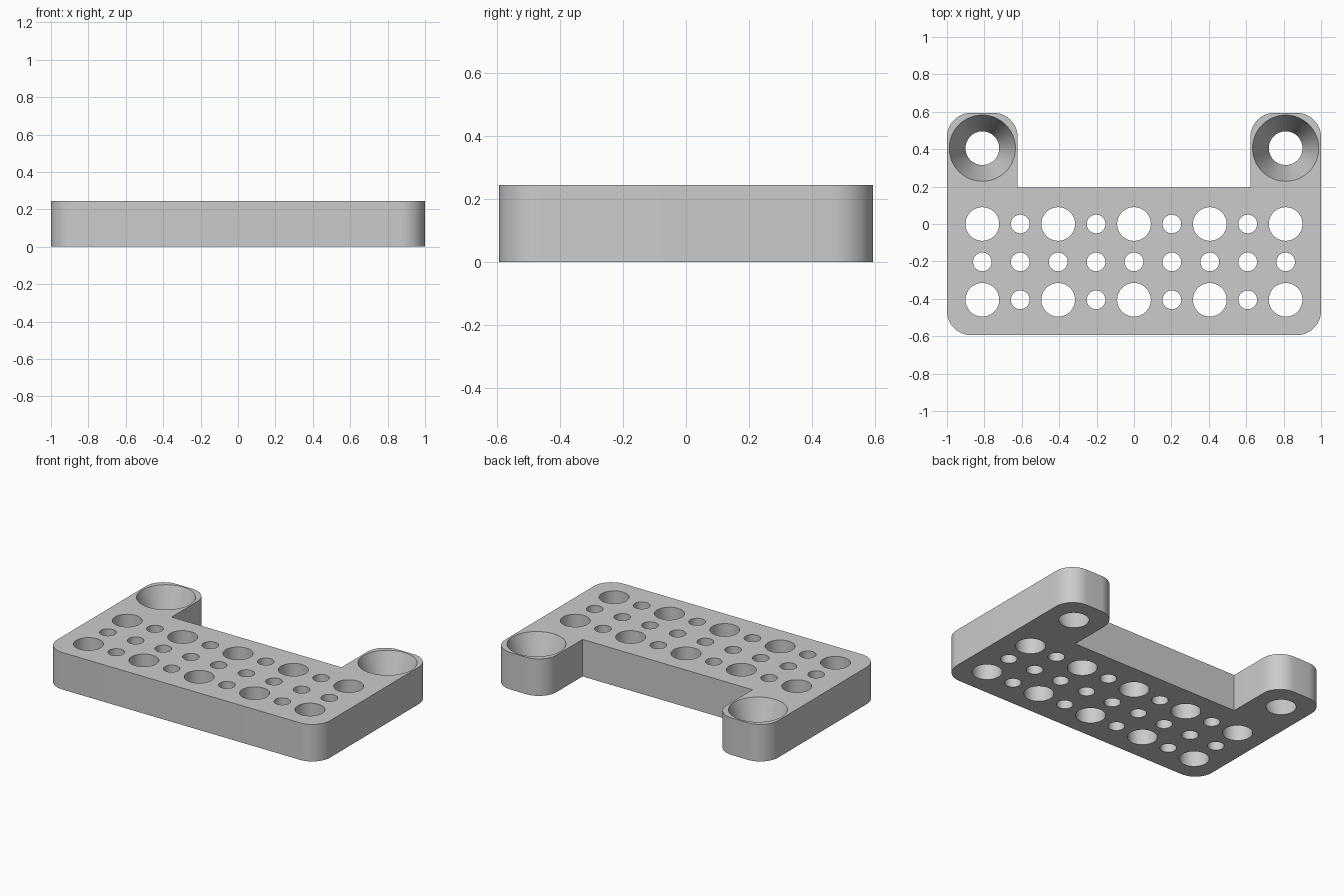
import bpy, bmesh, math
from mathutils import Matrix

if "Cube" in bpy.data.objects:
    bpy.data.objects.remove(bpy.data.objects["Cube"], do_unlink=True)

HEIGHT = 0.245
PITCH = 0.2027                      # hole spacing
MARGIN = 0.189                      # hole centre to outer edge
HALF_X, HALF_Y = 1.0, 2 * PITCH + MARGIN
EAR_X, NOTCH_Y = HALF_X - 2 * MARGIN, 0.194
CORNER = 0.13
BIG, SMALL, SINK = 0.09, 0.05, 0.177

grey = bpy.data.materials.new("plain grey")
grey.use_nodes = True
colour = (0.6, 0.6, 0.6, 1)
grey.diffuse_color = colour
grey.node_tree.nodes["Principled BSDF"].inputs["Base Color"].default_value = colour


def make_object(name, bm):
    mesh = bpy.data.meshes.new(name)
    bm.to_mesh(mesh)
    bm.free()
    obj = bpy.data.objects.new(name, mesh)
    bpy.context.collection.objects.link(obj)
    return obj


def arc(cx, cy, start, steps=12):
    """Quarter-circle corner, counter-clockwise from the start angle."""
    angles = [math.radians(start + 90 * i / steps) for i in range(steps + 1)]
    return [(cx + CORNER * math.cos(a), cy + CORNER * math.sin(a)) for a in angles]


# Plate outline: right half with rounded corners, then its mirror image
half = (arc(HALF_X - CORNER, CORNER - HALF_Y, -90)
        + arc(HALF_X - CORNER, HALF_Y - CORNER, 0)
        + arc(EAR_X + CORNER, HALF_Y - CORNER, 90)
        + [(EAR_X, NOTCH_Y)])
outline = half + [(-x, y) for x, y in reversed(half)]
bm = bmesh.new()
face = bm.faces.new([bm.verts.new((x, y, 0)) for x, y in outline])
extruded = bmesh.ops.extrude_face_region(bm, geom=[face])["geom"]
top = [v for v in extruded if isinstance(v, bmesh.types.BMVert)]
bmesh.ops.translate(bm, verts=top, vec=(0, 0, HEIGHT))
bmesh.ops.recalc_face_normals(bm, faces=bm.faces)
plate = make_object("mounting_plate", bm)
plate.data.materials.append(grey)

# Cutters for every hole, gathered in one helper mesh
cut = bmesh.new()


def add_hole(x, y, bottom, top_radius, segments=48):
    # extend the cutter past both faces, keeping the same taper
    extra = 0.02
    slope = (top_radius - bottom) / HEIGHT
    bmesh.ops.create_cone(cut, cap_ends=True, segments=segments,
                          radius1=bottom - slope * extra,
                          radius2=top_radius + slope * extra,
                          depth=HEIGHT + 2 * extra,
                          matrix=Matrix.Translation((x, y, HEIGHT / 2)))


for column in range(-4, 5):
    x = column * PITCH
    for row in range(3):
        radius = BIG if column % 2 == 0 and row != 1 else SMALL
        add_hole(x, -row * PITCH, radius, radius)
for side in (-1, 1):                # tapered screw holes in the ears
    add_hole(side * 4 * PITCH, 2 * PITCH, BIG, SINK, 64)

cutter = make_object("hole_cutter", cut)
cutter.hide_render = True

# Cut the holes and smooth the round walls
bpy.ops.object.select_all(action="DESELECT")
plate.select_set(True)
bpy.context.view_layer.objects.active = plate
holes = plate.modifiers.new("holes", "BOOLEAN")
holes.operation = "DIFFERENCE"
holes.solver = "EXACT"
holes.object = cutter
bpy.ops.object.modifier_apply(modifier=holes.name)
bpy.data.objects.remove(cutter, do_unlink=True)
bpy.ops.object.shade_smooth_by_angle(angle=math.radians(30))
